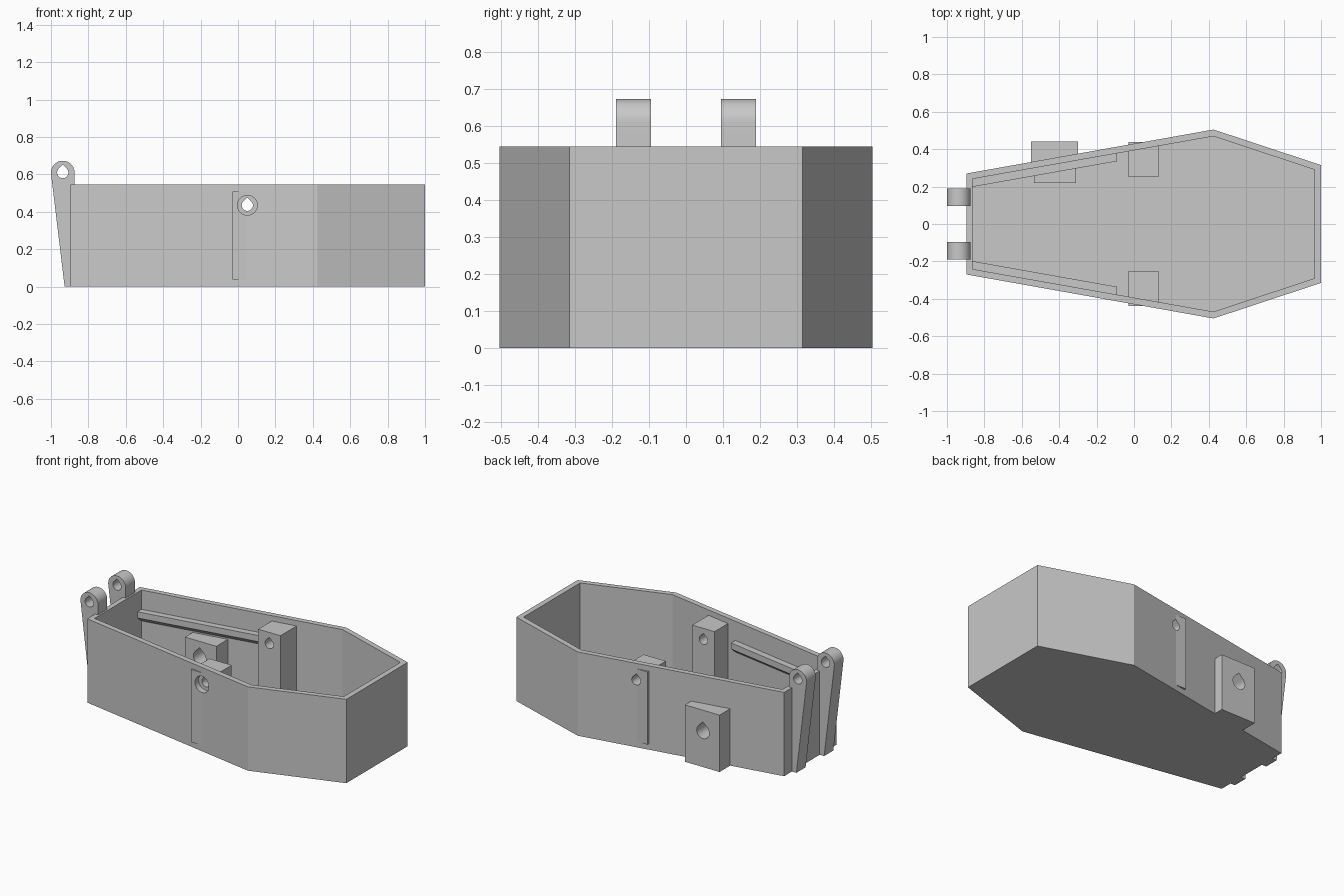
import bpy, bmesh
from math import sin, cos, pi, radians

cube = bpy.data.objects.get("Cube")
if cube:
    bpy.data.objects.remove(cube)

GREY = bpy.data.materials.new("light grey")
GREY.use_nodes = True
colour = (0.58, 0.58, 0.58, 1)
GREY.diffuse_color = colour
GREY.node_tree.nodes["Principled BSDF"].inputs["Base Color"].default_value = colour

HEIGHT, FLOOR = 0.545, 0.04


def loft(name, start, end):
    """Solid between two matching closed loops of points."""
    bm = bmesh.new()
    a = [bm.verts.new(p) for p in start]
    b = [bm.verts.new(p) for p in end]
    bm.faces.new(a)
    bm.faces.new(b)
    for i in range(len(a)):
        j = (i + 1) % len(a)
        bm.faces.new((a[i], a[j], b[j], b[i]))
    bmesh.ops.recalc_face_normals(bm, faces=bm.faces)
    mesh = bpy.data.meshes.new(name)
    bm.to_mesh(mesh)
    bm.free()
    mesh.materials.append(GREY)
    obj = bpy.data.objects.new(name, mesh)
    bpy.context.collection.objects.link(obj)
    return obj


def upright(name, plan, z0, z1):
    return loft(name, [(x, y, z0) for x, y in plan], [(x, y, z1) for x, y in plan])


def across(name, side, y0, y1):
    return loft(name, [(x, y0, z) for x, z in side], [(x, y1, z) for x, z in side])


def arc(cx, cz, r, a0, a1, n):
    angles = [radians(a0 + (a1 - a0) * i / n) for i in range(n + 1)]
    return [(cx + r * cos(a), cz + r * sin(a)) for a in angles]


def teardrop(cx, cz, r):
    return arc(cx, cz, r, 135, 405, 24) + [(cx, cz + r * 2 ** 0.5)]


def cut(obj, cutters):
    for c in cutters:
        mod = obj.modifiers.new("cut", 'BOOLEAN')
        mod.operation, mod.solver, mod.object = 'DIFFERENCE', 'EXACT', c
        c.hide_render = True
    graph = bpy.context.evaluated_depsgraph_get()
    mesh = bpy.data.meshes.new_from_object(obj.evaluated_get(graph))
    obj.modifiers.clear()
    obj.data = mesh


def mirrored(half):
    return half + [(x, -y) for x, y in reversed(half)]


def wall(x):
    """Middle of the long side wall, in y."""
    return 0.252 + 0.1774 * (x + 0.9)


# Cutters: cavity, pin holes, bolt recess, block hole
cavity = upright("cavity_cutter", mirrored([(-0.863, 0.241), (0.425, 0.469), (0.965, 0.29)]), FLOOR, 1)
pin = across("pin_cutter", teardrop(0.05, 0.435, 0.03), -0.7, 0.7)
recess = across("recess_cutter", arc(0.05, 0.435, 0.053, 0, 350, 35), -0.7, -0.40)
block_hole = across("block_hole_cutter", teardrop(-0.43, 0.23, 0.045), 0.1, 0.6)
hinge_hole = across("hinge_cutter", teardrop(-0.937, 0.61, 0.03), -0.4, 0.4)

# Six-sided tray
tray = upright("tray", mirrored([(-0.895, 0.27), (0.425, 0.505), (1, 0.315)]), 0, HEIGHT)
cut(tray, [cavity, pin, recess, block_hole])
parts = [tray]

# Block through the left side wall
for name, x0, x1, y, top in (("outer_block", -0.55, -0.30, 0.44, 0.37),
                             ("inner_block", -0.535, -0.31, 0.22, 0.335)):
    block = upright(name, [(x0, wall(x0)), (x1, wall(x1)), (x1, y), (x0, y)], 0, top)
    cut(block, [block_hole])
    parts.append(block)

for label, s in (("back", 1), ("front", -1)):
    # Post that pokes through the wall
    post = upright(label + "_post", [(-0.03, s * 0.25), (0.13, s * 0.25), (0.13, s * 0.438), (-0.03, s * 0.438)],
                   FLOOR - 0.002, 0.51)
    cut(post, [pin, recess])
    # Rail with a sloping underside
    ends = []
    for x in (-0.875, -0.09):
        y = wall(x)
        ends.append([(x, s * y, 0.42), (x, s * (y - 0.06), 0.42),
                     (x, s * (y - 0.06), 0.38), (x, s * y, 0.33)])
    rail = loft(label + "_rail", *ends)
    # Hinge arm with a round top
    side = [(-0.927, 0), (-0.88, 0), (-0.874, 0.3)] + arc(-0.937, 0.61, 0.063, 0, 185, 28)
    arm = across(label + "_hinge_arm", side, s * 0.095, s * 0.19)
    cut(arm, [hinge_hole])
    parts += [post, rail, arm]

for c in (cavity, pin, recess, block_hole, hinge_hole):
    bpy.data.objects.remove(c)

# Smooth the round surfaces, keep edges sharp
bpy.ops.object.select_all(action='DESELECT')
for p in parts:
    p.select_set(True)
bpy.context.view_layer.objects.active = tray
bpy.ops.object.shade_smooth_by_angle(angle=radians(25))
